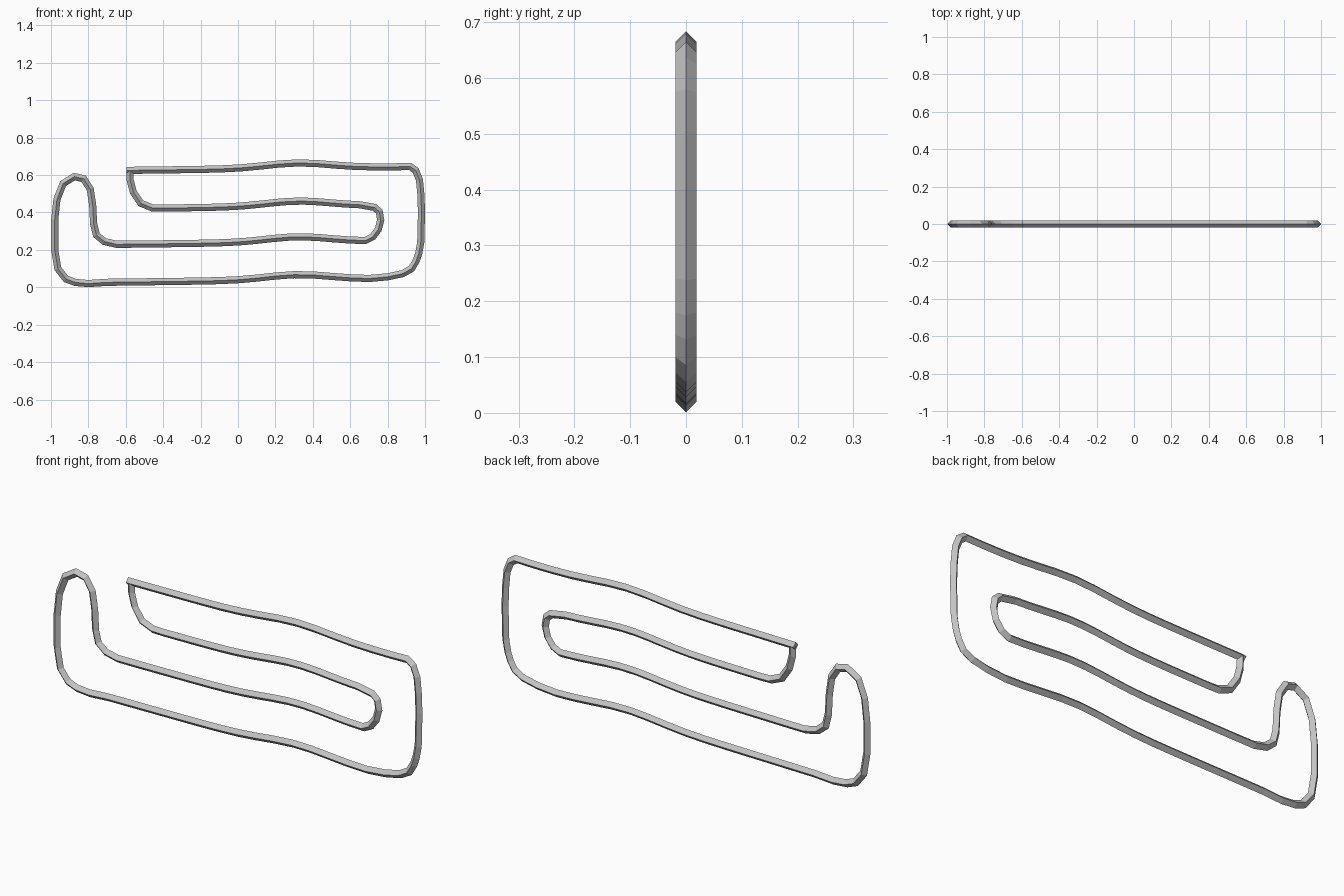
import bpy
import bmesh
import math
from mathutils import Vector

default_cube = bpy.data.objects.get("Cube")
if default_cube:
    bpy.data.objects.remove(default_cube, do_unlink=True)

RADIUS = 0.019


def make_material(name, color):
    material = bpy.data.materials.new(name)
    material.use_nodes = True
    material.diffuse_color = color
    material.node_tree.nodes["Principled BSDF"].inputs["Base Color"].default_value = color
    return material


def wavy_run(base, start, end, steps=14):
    """Long gently waved stretch; every run shares the same swelling."""
    points = []
    for i in range(steps + 1):
        x = start + (end - start) * i / steps
        swell = 0.028 * math.exp(-((x - 0.32) / 0.24) ** 2)
        points.append((x, base + 0.013 * (x + 0.6) + swell))
    return points


def sweep_diamond(name, path, radius, material):
    """Sweep a diamond section along an open path in the XZ plane with mitred joints."""
    points = [Vector((x, 0, z)) for x, z in path]
    depth = Vector((0, radius, 0))
    bm = bmesh.new()
    rings = []
    for i, point in enumerate(points):
        before = (point - points[max(i - 1, 0)]).normalized()
        after = (points[min(i + 1, len(points) - 1)] - point).normalized()
        tangent = (before + after).normalized()
        side = Vector((-tangent.z, 0, tangent.x))
        mitre = max(tangent.dot(after if after.length else before), 0.5)
        side *= radius / mitre
        rings.append([bm.verts.new(point + offset)
                      for offset in (side, depth, -side, -depth)])
    for ring, following in zip(rings, rings[1:]):
        for k in range(len(ring)):
            n = (k + 1) % len(ring)
            bm.faces.new((ring[k], ring[n], following[n], following[k]))
    bm.faces.new(rings[0])
    bm.faces.new(rings[-1])
    bmesh.ops.recalc_face_normals(bm, faces=bm.faces)
    mesh = bpy.data.meshes.new(name)
    bm.to_mesh(mesh)
    bm.free()
    mesh.materials.append(material)
    obj = bpy.data.objects.new(name, mesh)
    bpy.context.scene.collection.objects.link(obj)
    return obj


# Rounded bends that join the long runs
right_end = [(.92, .646), (.95, .625), (.97, .575), (.978, .495), (.981, .4),
             (.977, .24), (.966, .18), (.952, .14), (.928, .1), (.88, .073), (.8, .056)]
left_loop = [(-.8, .02), (-.87, .026), (-.92, .045), (-.963, .1), (-.98, .2),
             (-.98, .36), (-.968, .47), (-.935, .555), (-.875, .592), (-.825, .58),
             (-.79, .525), (-.777, .44), (-.772, .34), (-.757, .28), (-.715, .245),
             (-.65, .23)]
inner_turn = [(.68, .25), (.72, .27), (.75, .31), (.763, .36), (.755, .405), (.73, .427)]
closing_bend = [(-.46, .425), (-.52, .45), (-.56, .51), (-.577, .575), (-.578, .625)]

# Full course of the bar, from the top left corner round and back again
course = (wavy_run(.625, -.595, .83) + right_end
          + wavy_run(.028, .7, -.7) + left_loop
          + wavy_run(.23, -.55, .6) + inner_turn
          + wavy_run(.421, .65, -.4) + closing_bend)

grey = make_material("plain_grey", (0.55, 0.55, 0.55, 1))
sweep_diamond("bent_bar", course, RADIUS, grey)
